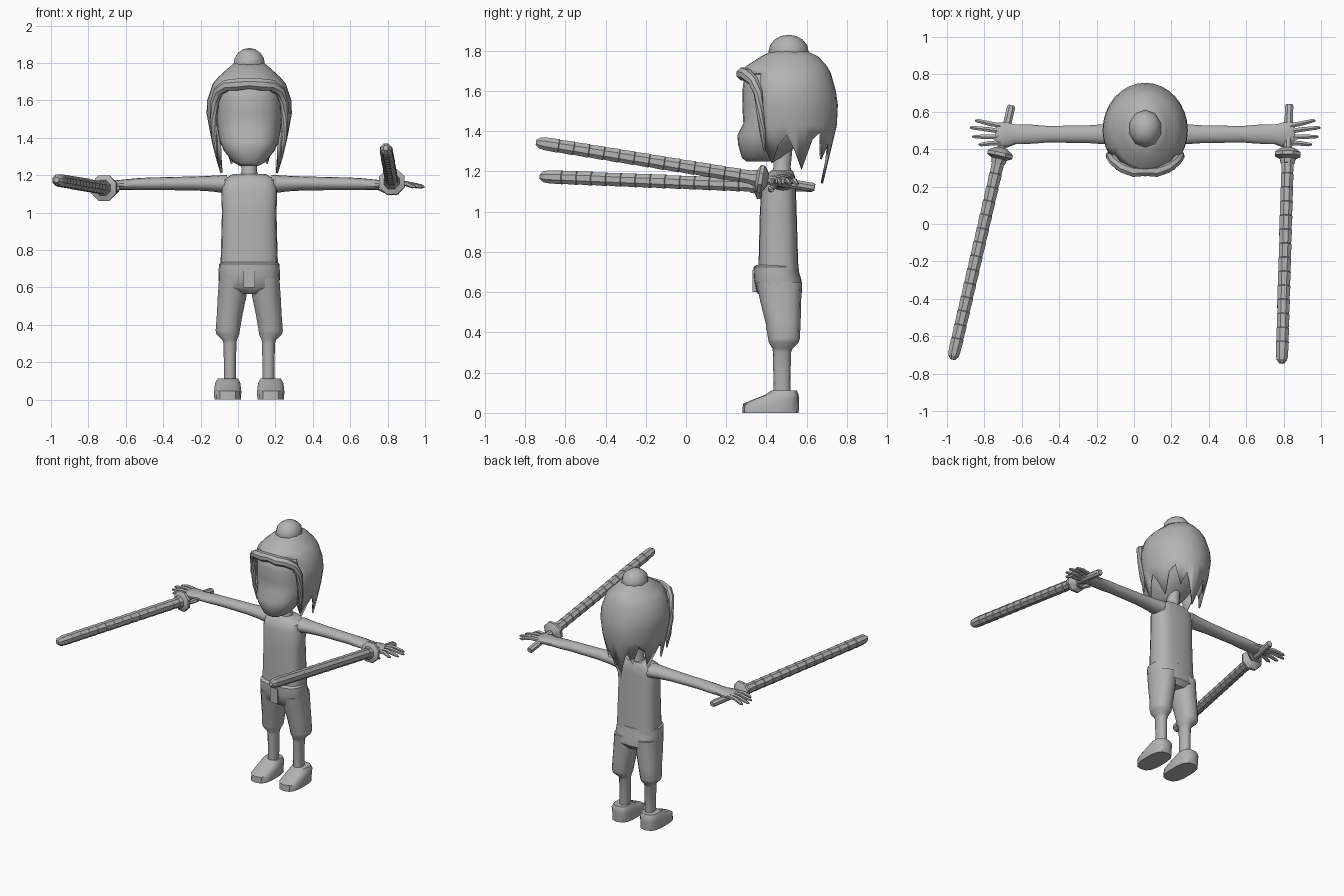
import bpy, bmesh, math
from mathutils import Vector

if "Cube" in bpy.data.objects:
    bpy.data.objects.remove(bpy.data.objects["Cube"])

CX = 0.06  # the body's mirror plane
grey = bpy.data.materials.new("plain grey")
grey.diffuse_color = (0.45, 0.45, 0.45, 1)
grey.use_nodes = True
grey.node_tree.nodes["Principled BSDF"].inputs["Base Color"].default_value = grey.diffuse_color


def finish(name, bm, angle=40):
    bmesh.ops.recalc_face_normals(bm, faces=bm.faces)
    me = bpy.data.meshes.new(name)
    bm.to_mesh(me)
    bm.free()
    me.materials.append(grey)
    if angle:
        me.shade_smooth()
        me.set_sharp_from_angle(angle=math.radians(angle))
    ob = bpy.data.objects.new(name, me)
    bpy.context.collection.objects.link(ob)
    return ob


def skin(name, rings, angle=40, caps=True):
    """Join equal-length point rings into a closed tube."""
    bm = bmesh.new()
    vs = [[bm.verts.new(p) for p in r] for r in rings]
    n = len(vs[0])
    for a, b in zip(vs, vs[1:]):
        for i in range(n):
            j = (i + 1) % n
            bm.faces.new((a[i], a[j], b[j], b[i]))
    if caps:
        bm.faces.new(vs[0])
        bm.faces.new(vs[-1])
    return finish(name, bm, angle)


def oval(n, p=2.0):
    """Unit superellipse, starting at the front (-y)."""
    out = []
    for i in range(n):
        t = 2 * math.pi * i / n
        s, c = math.sin(t), math.cos(t)
        out.append((math.copysign(abs(s) ** (2 / p), s),
                    -math.copysign(abs(c) ** (2 / p), c)))
    return out


def tower(name, rows, cx=CX, n=20, p=2.0, angle=40):
    """Upright loft; rows are z, x offset, half width, front y, back y."""
    return skin(name, [[(cx + dx + rx * u, (f + b) / 2 + (b - f) / 2 * v, z)
                        for u, v in oval(n, p)]
                       for z, dx, rx, f, b in rows], angle)


def sweep(name, pts, radii, n=8, angle=40):
    """Round tube through points with a radius at each."""
    pts = [Vector(q) for q in pts]
    rings = []
    for i, q in enumerate(pts):
        d = pts[min(i + 1, len(pts) - 1)] - pts[max(i - 1, 0)]
        rot = d.to_track_quat('Z', 'Y')
        rings.append([q + rot @ Vector((radii[i] * math.cos(t), radii[i] * math.sin(t), 0))
                      for t in (2 * math.pi * (k + 0.5) / n for k in range(n))])
    return skin(name, rings, angle)


# Torso and neck
tower("torso", [(0.68, 0, .155, .36, .56), (0.8, 0, .151, .362, .556),
                (1.0, 0, .146, .367, .55), (1.12, 0, .150, .375, .546),
                (1.175, 0, .142, .39, .542), (1.205, 0, .09, .425, .53)], p=3)
tower("neck", [(1.18, 0, .055, .42, .53), (1.22, 0, .042, .435, .52),
               (1.32, 0, .045, .43, .53)], n=12)

# Shorts: hips with a fly panel
tower("shorts_hips", [(0.565, 0, .09, .39, .55), (0.60, 0, .16, .35, .578),
                      (0.66, 0, .165, .338, .574), (0.70, 0, .163, .335, .562),
                      (0.725, 0, .161, .335, .56), (0.735, 0, .15, .35, .55)], p=2.6)
bm = bmesh.new()
bmesh.ops.create_cube(bm, size=1)
for v in bm.verts:
    v.co = Vector((CX + v.co.x * .06, .345 + v.co.y * .03, .655 + v.co.z * .11))
finish("fly_panel", bm)

# Head
tower("head", [(1.25, 0, .05, .30, .44), (1.268, 0, .085, .278, .48),
               (1.33, 0, .135, .26, .55), (1.38, 0, .158, .255, .60),
               (1.44, 0, .170, .285, .63), (1.52, 0, .176, .28, .66),
               (1.60, 0, .178, .28, .69), (1.68, 0, .17, .29, .70),
               (1.74, 0, .12, .36, .65)], n=24, p=2.4, angle=50)

# Hair shell with a face opening and a spiky lower edge
N, GAP = 32, 5
cap = [(1.80, .08, .43, .60), (1.77, .115, .37, .66), (1.725, .165, .30, .70),
       (1.69, .195, .27, .72), (1.60, .225, .26, .745), (1.53, .228, .26, .755),
       (1.43, .210, .265, .75)]
tips = [1.34, 1.24, 1.33, 1.38, 1.30, 1.21, 1.36, 1.40, 1.26, 1.35, 1.25, 1.14]
bm = bmesh.new()
grid = []
for z, rx, f, b in cap:
    row = []
    for u, v in oval(N):
        y = .5 + v * ((b - .5) if v > 0 else (.5 - f))
        row.append(bm.verts.new((CX + rx * u, y, z)))
    grid.append(row)
last = []
for i, v in enumerate(grid[-1]):
    z = tips[max(min(i, N - i) - GAP, 0)]
    s = 1 - (1.43 - z) * 0.95
    last.append(bm.verts.new((CX + (v.co.x - CX) * s, .5 + (v.co.y - .5) * s, z)))
grid.append(last)
for r in range(len(grid) - 1):
    for i in range(N):
        if r >= 3 and (i < GAP or i >= N - GAP):
            continue
        j = (i + 1) % N
        bm.faces.new((grid[r][i], grid[r][j], grid[r + 1][j], grid[r + 1][i]))
bm.faces.new(grid[0])
bmesh.ops.delete(bm, geom=[v for v in bm.verts if not v.link_faces], context='VERTS')
hair = finish("hair", bm, 45)
mod = hair.modifiers.new("thickness", 'SOLIDIFY')
mod.thickness = 0.012

# Topknot
bm = bmesh.new()
bmesh.ops.create_uvsphere(bm, u_segments=10, v_segments=8, radius=1)
for v in bm.verts:
    v.co = Vector((CX + v.co.x * .088, .51 + v.co.y * .1, 1.795 + v.co.z * .085))
finish("topknot", bm)

# Curled hair rim around the face
half = [(.06, .283, 1.685), (.12, .303, 1.68), (.165, .335, 1.65),
        (.186, .36, 1.59), (.19, .368, 1.5), (.186, .38, 1.4), (.175, .39, 1.3)]
hr = [.034, .032, .028, .024, .02, .016, .005]
rim = [(CX - x, y, z) for x, y, z in half[::-1]] + [(CX, .285, 1.69)] + \
      [(CX + x, y, z) for x, y, z in half]
sweep("hair_rim", rim, hr[::-1] + [.03] + hr)

# Limbs, mirrored about the body centre
for side, s in (("left", -1), ("right", 1)):
    legs = [(.65, .085, .078, .35, .577), (.55, .092, .078, .37, .572),
            (.45, .105, .070, .395, .57), (.37, .115, .066, .408, .566),
            (.35, .114, .063, .412, .56), (.32, .105, .040, .43, .53),
            (.30, .103, .035, .432, .522), (.09, .103, .032, .436, .518)]
    tower(side + "_leg", [(z, s * d, r, f, b) for z, d, r, f, b in legs], n=14, p=2.3)
    foot = [(0, .073, .28, .56), (.045, .074, .283, .562), (.065, .072, .33, .562),
            (.09, .068, .395, .56), (.112, .055, .425, .55)]
    tower(side + "_foot", [(z, s * .115, r, f, b) for z, r, f, b in foot], n=14, p=2.8)
    # arm and palm: x offset, centre z, half depth, half height
    arm = [(.12, 1.152, .066, .05), (.2, 1.155, .056, .042), (.3, 1.156, .049, .037),
           (.52, 1.154, .045, .034), (.6, 1.152, .052, .032), (.7, 1.148, .054, .026),
           (.74, 1.15, .066, .025), (.785, 1.152, .064, .019), (.80, 1.152, .055, .012)]
    skin(side + "_arm", [[(CX + s * d, .48 + ry * u, z + rz * v) for u, v in oval(14)]
                         for d, z, ry, rz in arm])
    for k, (y0, y1, reach) in enumerate([(.435, .425, .89), (.465, .467, .925),
                                         (.496, .515, .937), (.525, .552, .91)]):
        sweep(f"{side}_finger_{k + 1}",
              [(CX + s * .775, y0, 1.153), (CX + s * .84, (y0 + y1) / 2, 1.155),
               (CX + s * (reach - .015), y1, 1.14), (CX + s * reach, y1, 1.137)],
              [.015, .014, .011, .005], 6)
    sweep(side + "_thumb", [(CX + s * .70, .44, 1.135), (CX + s * .745, .42, 1.11),
                            (CX + s * .80, .43, 1.105)], [.018, .015, .008], 6)

# Banded swords: distances measured from pommel to tip
BANDS = 14
for side, a, b in (("left", (-.655, .635, 1.12), (-.97, -.725, 1.175)),
                   ("right", (.83, .64, 1.12), (.79, -.745, 1.345))):
    a, b = Vector(a), Vector(b)
    length = (b - a).length
    d = (b - a) / length

    def rod(name, prof):
        sweep(f"{side}_{name}", [a + d * t for t, r in prof], [r for t, r in prof], 8, 25)

    rod("sword_handle", [(0, .018), (.012, .024), (.27, .024)])
    rod("sword_guard", [(.235, .03), (.245, .05), (.262, .074), (.28, .074),
                        (.295, .045), (.32, .04)])
    step = (length - .04 - .30) / BANDS
    blade = []
    for k in range(BANDS):
        t = .30 + k * step
        blade += [(t, .033), (t + .003, .037), (t + step - .001, .034)]
    rod("sword_blade", blade + [(length - .02, .03), (length, .014)])
